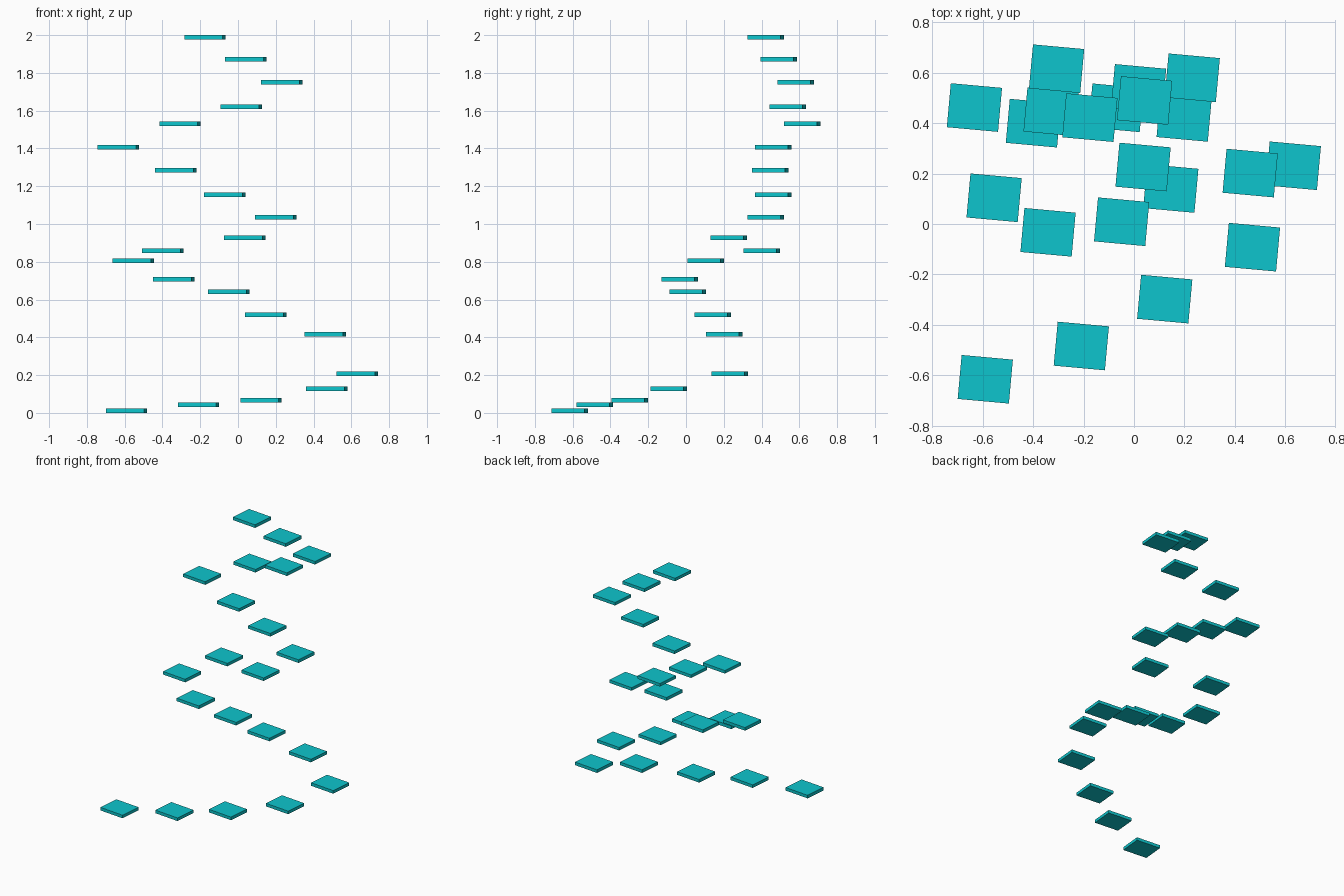
import bpy, math
from mathutils import Matrix

# one flat colour
teal = bpy.data.materials.new("turquoise")
teal.diffuse_color = (0.004, 0.56, 0.61, 1)

W, D, T = 0.204, 0.175, 0.024     # platform width, depth, thickness
TURN = math.radians(-5.2)         # shared yaw of all platforms

# platform centres along the climbing path, bottom to top
path = [
    (-.590, -.616, .012), (-.209, -.484, .042), (.122, -.298, .066),
    (.470, -.092, .127), (.632, .231, .207), (.461, .202, .416),
    (.146, .141, .519), (-.049, .009, .641), (-.341, -.033, .707),
    (-.555, .104, .805), (-.399, .400, .858), (.036, .226, .927),
    (.199, .423, 1.036), (-.071, .461, 1.155), (-.329, .445, 1.285),
    (-.633, .462, 1.407), (-.307, .616, 1.531), (.018, .538, 1.621),
    (.231, .580, 1.751), (.042, .490, 1.873), (-.175, .422, 1.988),
]


def platform(index, centre):
    bpy.ops.mesh.primitive_cube_add(size=1)
    ob = bpy.context.object
    ob.name = f"floating_platform_{index:02d}"
    ob.data.transform(Matrix.Diagonal((W, D, T, 1)))
    ob.rotation_euler.z = TURN
    ob.location = centre
    ob.data.materials.append(teal)


for i, c in enumerate(path, 1):
    platform(i, c)
